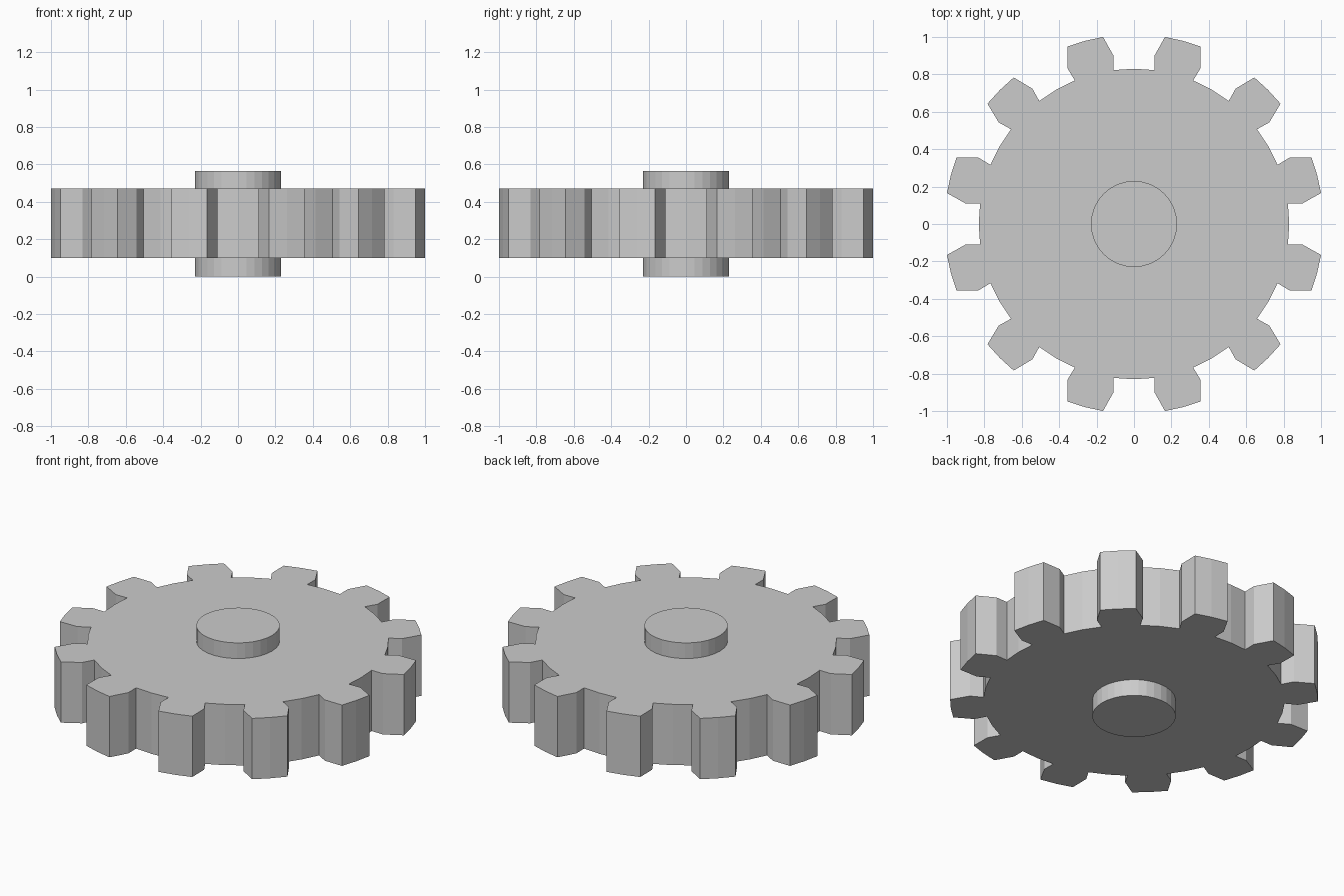
import bpy, bmesh, math

if "Cube" in bpy.data.objects:
    bpy.data.objects.remove(bpy.data.objects["Cube"])

grey = bpy.data.materials.new("plain grey")
grey.diffuse_color = (0.6, 0.6, 0.6, 1)
grey.use_nodes = True
grey.node_tree.nodes["Principled BSDF"].inputs["Base Color"].default_value = grey.diffuse_color


def prism(name, outline, z0, z1):
    """Extrude a closed outline from z0 up to z1."""
    bm = bmesh.new()
    base = bm.faces.new([bm.verts.new((x, y, z0)) for x, y in outline])
    top = bmesh.ops.extrude_face_region(bm, geom=[base])["geom"]
    verts = [g for g in top if isinstance(g, bmesh.types.BMVert)]
    bmesh.ops.translate(bm, verts=verts, vec=(0, 0, z1 - z0))
    bmesh.ops.recalc_face_normals(bm, faces=bm.faces)
    mesh = bpy.data.meshes.new(name)
    bm.to_mesh(mesh)
    bm.free()
    mesh.materials.append(grey)
    obj = bpy.data.objects.new(name, mesh)
    bpy.context.collection.objects.link(obj)
    return obj


def polar(r, deg):
    a = math.radians(deg)
    return r * math.cos(a), r * math.sin(a)


# One tooth, as (radius, angle from tooth centre), then the root midpoint
TEETH = 12
tooth = [(0.83, -7.4), (0.905, -8.1), (1.0136, -5.6), (1.0136, 0),
         (1.0136, 5.6), (0.905, 8.1), (0.83, 7.4), (0.83, 15)]
step = 360 / TEETH
gear = [polar(r, step * (i + 0.5) + a) for i in range(TEETH) for r, a in tooth]
prism("gear_wheel", gear, 0.10, 0.47)

# Hub bosses on both sides of the wheel
circle = [polar(0.23, 360 * i / 32) for i in range(32)]
prism("lower_hub", circle, 0.0, 0.10)
prism("upper_hub", circle, 0.47, 0.565)
